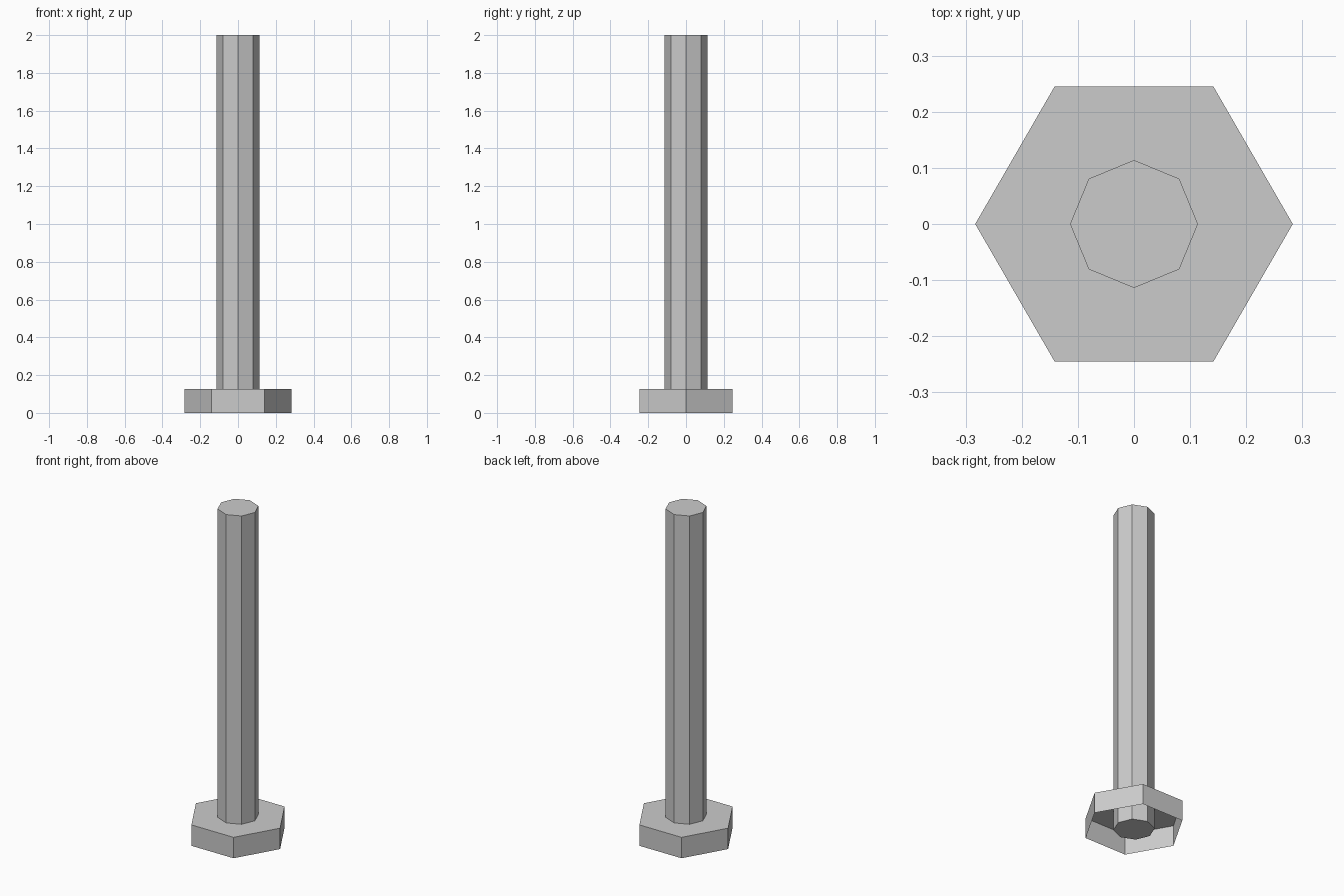
import bpy, bmesh
from math import cos, sin, tau

if "Cube" in bpy.data.objects:
    bpy.data.objects.remove(bpy.data.objects["Cube"])


def prism(name, sides, radius, height, open_bottom=False):
    """Flat-sided prism standing on z = 0, first corner on +x."""
    bm = bmesh.new()
    rings = [[bm.verts.new((radius * cos(tau * i / sides), radius * sin(tau * i / sides), z))
              for i in range(sides)] for z in (0, height)]
    low, high = rings
    for i in range(sides):
        j = (i + 1) % sides
        bm.faces.new((low[i], low[j], high[j], high[i]))
    bm.faces.new(high)
    if not open_bottom:
        bm.faces.new(low[::-1])
    mesh = bpy.data.meshes.new(name)
    bm.to_mesh(mesh)
    bm.free()
    obj = bpy.data.objects.new(name, mesh)
    bpy.context.collection.objects.link(obj)
    return obj


# Thin hexagonal head, hollow underneath
prism("bolt_head", 6, 0.283, 0.127, open_bottom=True)

# Octagonal shaft running through the head down to its base
prism("bolt_shaft", 8, 0.114, 2.0)
